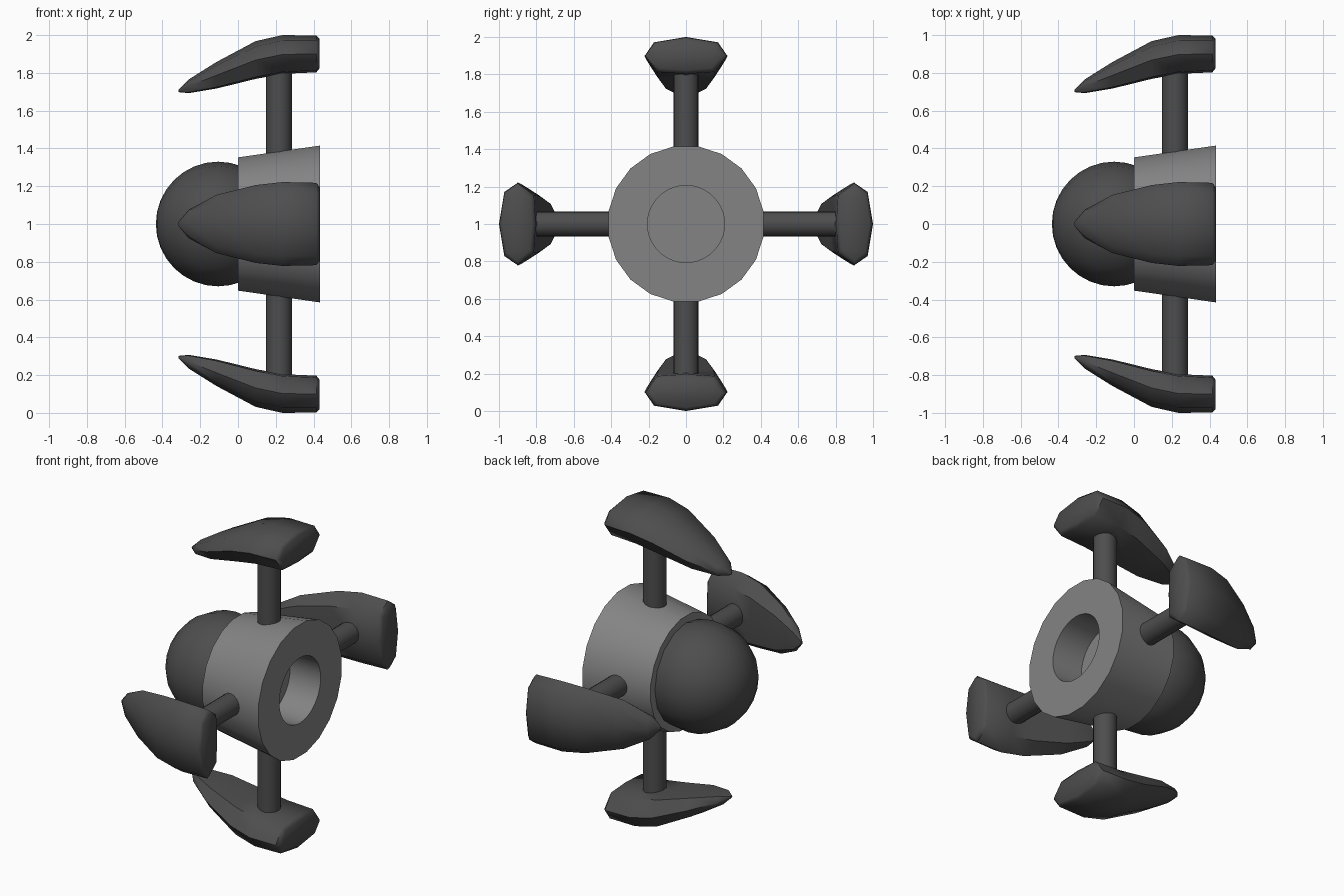
import bpy, bmesh, math
from mathutils import Matrix, Vector

if "Cube" in bpy.data.objects:
    bpy.data.objects.remove(bpy.data.objects["Cube"])

CENTRE = Matrix.Translation((0, 0, 1))
ALONG_X = Matrix.Rotation(math.pi / 2, 4, 'Y')


def material(name, v):
    m = bpy.data.materials.new(name)
    m.diffuse_color = (v, v, v, 1)
    m.use_nodes = True
    m.node_tree.nodes["Principled BSDF"].inputs["Base Color"].default_value = m.diffuse_color
    return m


grey = material("mid grey", 0.23)
dark = material("dark grey", 0.075)


def finish(name, bm, mat):
    bmesh.ops.recalc_face_normals(bm, faces=bm.faces)
    me = bpy.data.meshes.new(name)
    bm.to_mesh(me)
    bm.free()
    ob = bpy.data.objects.new(name, me)
    me.materials.append(mat)
    bpy.context.collection.objects.link(ob)
    return ob


def smooth(ob, deg):
    bpy.ops.object.select_all(action='DESELECT')
    ob.select_set(True)
    bpy.context.view_layer.objects.active = ob
    bpy.ops.object.shade_smooth_by_angle(angle=math.radians(deg))


def cone_x(name, x0, x1, r0, r1, sides, spin, mat):
    bm = bmesh.new()
    bmesh.ops.create_cone(
        bm, cap_ends=True, segments=sides, radius1=r0, radius2=r1, depth=x1 - x0,
        matrix=CENTRE @ Matrix.Translation(((x0 + x1) / 2, 0, 0)) @ ALONG_X
        @ Matrix.Rotation(math.radians(spin), 4, 'Z'))
    return finish(name, bm, mat)


# Tapered hub with a blind bore in its right end
hub = cone_x("hub", 0, 0.433, 0.357, 0.42, 20, 9, grey)
cutter = cone_x("bore_cutter", 0.22, 0.6, 0.206, 0.206, 40, 0, grey)
cutter.hide_render = True
mod = hub.modifiers.new("bore", 'BOOLEAN')
mod.operation = 'DIFFERENCE'
mod.solver = 'EXACT'
mod.object = cutter
bpy.context.view_layer.objects.active = hub
bpy.ops.object.modifier_apply(modifier=mod.name)
bpy.data.objects.remove(cutter)
smooth(hub, 30)

# Round dome, its hidden half cut off inside the hub
bm = bmesh.new()
bmesh.ops.create_uvsphere(bm, u_segments=16, v_segments=16, radius=0.33,
                          matrix=CENTRE @ Matrix.Translation((-0.105, 0, 0)) @ ALONG_X)
bmesh.ops.bisect_plane(bm, geom=bm.verts[:] + bm.edges[:] + bm.faces[:],
                       plane_co=(0.03, 0, 0), plane_no=(1, 0, 0), clear_outer=True)
smooth(finish("dome", bm, dark), 40)

# Fin sections: x, half width, outer radius, inner radius
STATIONS = [(0.432, 0.195, 0.98, 0.825), (0.415, 0.218, 0.998, 0.803),
            (0.235, 0.222, 1.0, 0.795), (0.093, 0.206, 0.968, 0.768),
            (-0.115, 0.154, 0.857, 0.717), (-0.26, 0.076, 0.766, 0.693),
            (-0.315, 0.012, 0.712, 0.698)]
# Section outline: fraction of half width, fraction of height
SECTION = [(0, 1), (0.77, 0.86), (1, 0.5), (0.7, 0.05), (0, 0),
           (-0.7, 0.05), (-1, 0.5), (-0.77, 0.86)]


def fin(name, turn):
    bm = bmesh.new()
    rings = [[bm.verts.new(turn @ Vector((x, u * w, b + v * (t - b)))) for u, v in SECTION]
             for x, w, t, b in STATIONS]
    n = len(SECTION)
    for r, s in zip(rings, rings[1:]):
        for i in range(n):
            bm.faces.new((r[i], r[(i + 1) % n], s[(i + 1) % n], s[i]))
    bm.faces.new(rings[0])
    bm.faces.new(rings[-1])
    smooth(finish(name, bm, dark), 50)


def strut(name, turn):
    bm = bmesh.new()
    bmesh.ops.create_cone(bm, cap_ends=True, segments=16, radius1=0.068, radius2=0.068,
                          depth=0.55, matrix=turn @ Matrix.Translation((0.217, 0, 0.575)))
    smooth(finish(name, bm, dark), 40)


# Four struts and fins around the hub
for k, side in enumerate(("top", "front", "bottom", "back")):
    turn = CENTRE @ Matrix.Rotation(k * math.pi / 2, 4, 'X')
    strut(side + "_strut", turn)
    fin(side + "_fin", turn)

# Centre the whole model on x
for ob in bpy.context.collection.objects:
    ob.data.update()
